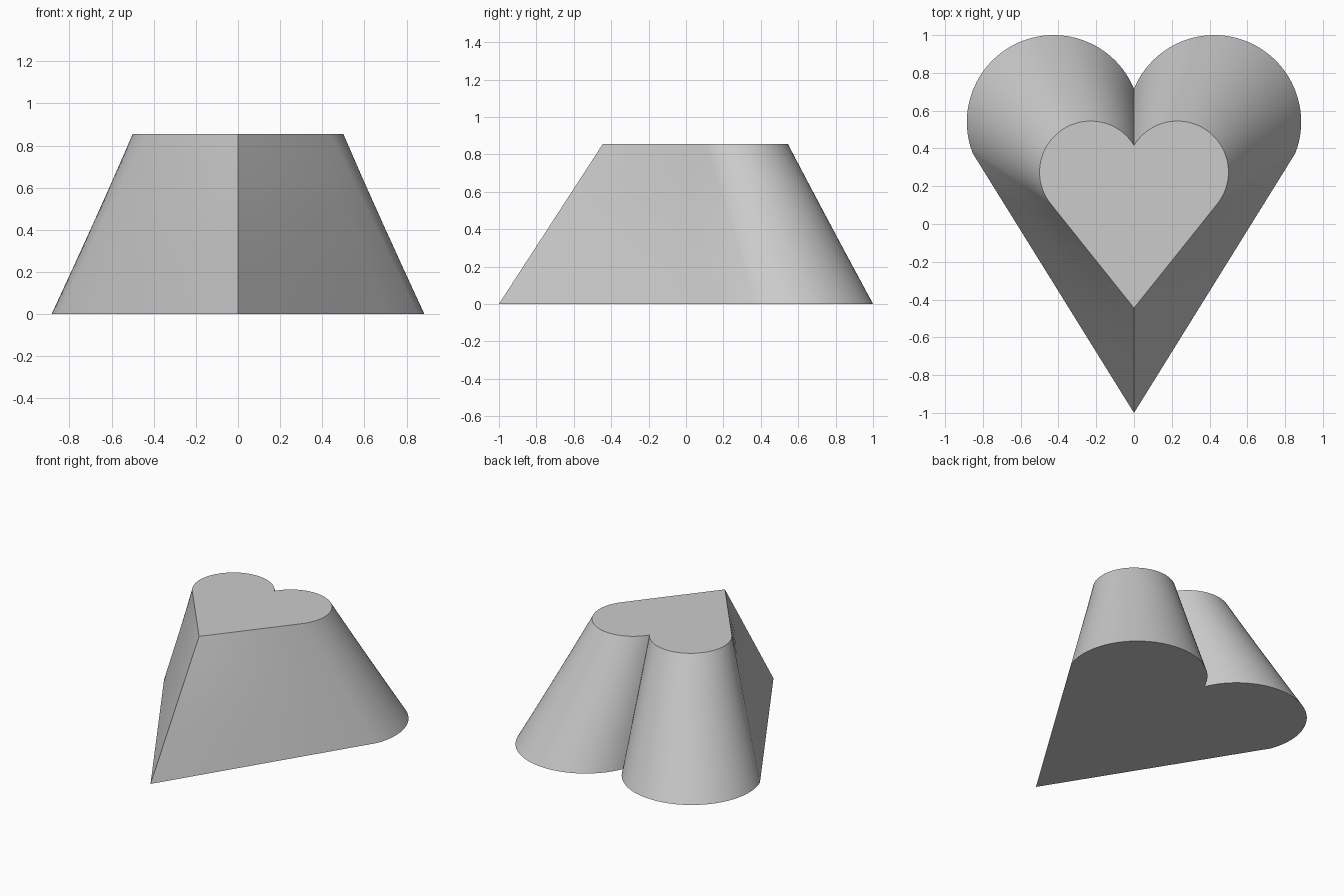
import bpy, bmesh
from math import cos, sin, radians, acos, degrees

cube = bpy.data.objects.get("Cube")
if cube:
    bpy.data.objects.remove(cube, do_unlink=True)

HEIGHT = 0.855
ARC_STEPS = 48
SIDE_STEPS = 6
LEVELS = 4


def heart_outline(cx, cy, r, tip_y, end_deg):
    """Heart outline, counter-clockwise, starting at the front tip."""
    end = radians(end_deg)
    cleft = acos(-cx / r)
    ex, ey = cx + r * cos(end), cy + r * sin(end)
    # Straight flank from the tip to the lobe
    half = [(ex * i / SIDE_STEPS, tip_y + (ey - tip_y) * i / SIDE_STEPS)
            for i in range(SIDE_STEPS)]
    # Round lobe up to the cleft
    for i in range(ARC_STEPS + 1):
        a = end + (cleft - end) * i / ARC_STEPS
        half.append((cx + r * cos(a), cy + r * sin(a)))
    half[-1] = (0, half[-1][1])
    # Mirrored half, without the shared tip and cleft
    return half + [(-x, y) for x, y in half[-2:0:-1]]


base = heart_outline(0.425, 0.54, 0.46, -1.0, -21)
top = heart_outline(0.23, 0.275, 0.27, -0.445, -39)

# Loft the base outline to the smaller top outline
bm = bmesh.new()
rings = []
for k in range(LEVELS + 1):
    t = k / LEVELS
    rings.append([bm.verts.new((a[0] + (b[0] - a[0]) * t,
                                a[1] + (b[1] - a[1]) * t, HEIGHT * t))
                  for a, b in zip(base, top)])
count = len(base)
for low, high in zip(rings, rings[1:]):
    for i in range(count):
        j = (i + 1) % count
        bm.faces.new((low[i], low[j], high[j], high[i]))
bm.faces.new(rings[-1])
bm.faces.new(rings[0][::-1])

mesh = bpy.data.meshes.new("heart_frustum")
bm.to_mesh(mesh)
bm.free()
heart = bpy.data.objects.new("heart_frustum", mesh)
bpy.context.collection.objects.link(heart)

# Plain grey
grey = bpy.data.materials.new("plain_grey")
grey.use_nodes = True
colour = (0.6, 0.6, 0.6, 1)
grey.diffuse_color = colour
grey.node_tree.nodes["Principled BSDF"].inputs["Base Color"].default_value = colour
mesh.materials.append(grey)

# Smooth lobes with crisp rim, cleft and tip
bpy.ops.object.select_all(action='DESELECT')
heart.select_set(True)
bpy.context.view_layer.objects.active = heart
bpy.ops.object.shade_smooth_by_angle(angle=radians(30))
